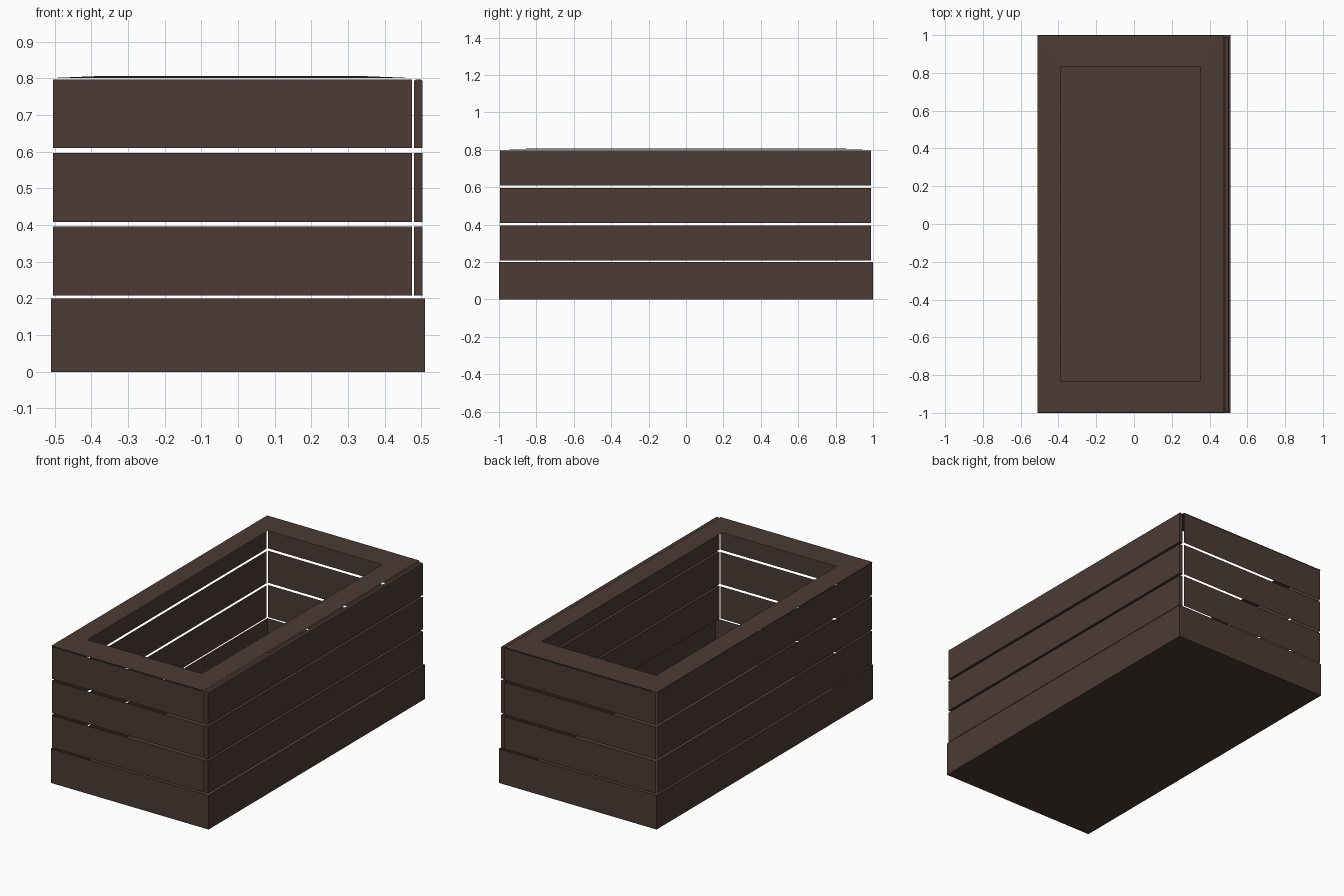
import bpy, bmesh

if "Cube" in bpy.data.objects:
    bpy.data.objects.remove(bpy.data.objects["Cube"])

wood = bpy.data.materials.new("dark_brown_wood")
wood.diffuse_color = (0.072, 0.044, 0.034, 1.0)
wood.use_nodes = True
wood.node_tree.nodes["Principled BSDF"].inputs["Base Color"].default_value = wood.diffuse_color


def finish(name, bm):
    mesh = bpy.data.meshes.new(name)
    bm.to_mesh(mesh)
    bm.free()
    mesh.materials.append(wood)
    obj = bpy.data.objects.new(name, mesh)
    bpy.context.collection.objects.link(obj)
    return obj


def box(lo, hi):
    bm = bmesh.new()
    bmesh.ops.create_cube(bm, size=1)
    for v in bm.verts:
        for i in range(3):
            v.co[i] = lo[i] if v.co[i] < 0 else hi[i]
    return bm


def board(name, a, b, z0, z1):
    # thin upright board from plan point a to plan point b
    bm = bmesh.new()
    pts = [(*a, z0), (*b, z0), (*b, z1), (*a, z1)]
    bm.faces.new([bm.verts.new(p) for p in pts])
    return finish(name, bm)


# Base tray: thin walls and floor, open on top
bm = box((-0.51, -1, 0), (0.51, 1, 0.2))
bm.normal_update()
bmesh.ops.delete(bm, geom=[f for f in bm.faces if f.normal.z > 0.5], context='FACES_ONLY')
finish("base_tray", bm)

# Three rows of side boards with gaps between
for i in range(3):
    z0, z1 = 0.208 + 0.201 * i, 0.396 + 0.2005 * i
    board(f"front_board_{i + 1}", (-0.505, -0.998), (0.475, -0.998), z0, z1)
    board(f"back_board_{i + 1}", (0.475, 0.998), (-0.505, 0.998), z0, z1)
    board(f"left_board_{i + 1}", (-0.508, 0.99), (-0.508, -0.995), z0, z1)

    # thick right plank, the top one with softened upper edges
    bm = box((0.48, -0.995, z0), (0.503, 0.99, z1))
    if i == 2:
        edges = [e for e in bm.edges
                 if all(v.co.z > z1 - 0.001 for v in e.verts)
                 and abs(e.verts[0].co.y - e.verts[1].co.y) > 1]
        bmesh.ops.bevel(bm, geom=edges, offset=0.006, segments=2,
                        profile=0.5, affect='EDGES')
    finish(f"right_plank_{i + 1}", bm)

# Top rim: thin frame rising slightly to its inner edge
bm = bmesh.new()
rings = []
for x0, x1, y, z in ((-0.51, 0.475, 0.998, 0.801), (-0.39, 0.35, 0.833, 0.806)):
    rings.append([bm.verts.new(p) for p in
                  ((x0, -y, z), (x1, -y, z), (x1, y, z), (x0, y, z))])
outer, inner = rings
for i in range(4):
    j = (i + 1) % 4
    bm.faces.new((outer[i], outer[j], inner[j], inner[i]))
finish("top_rim", bm)
